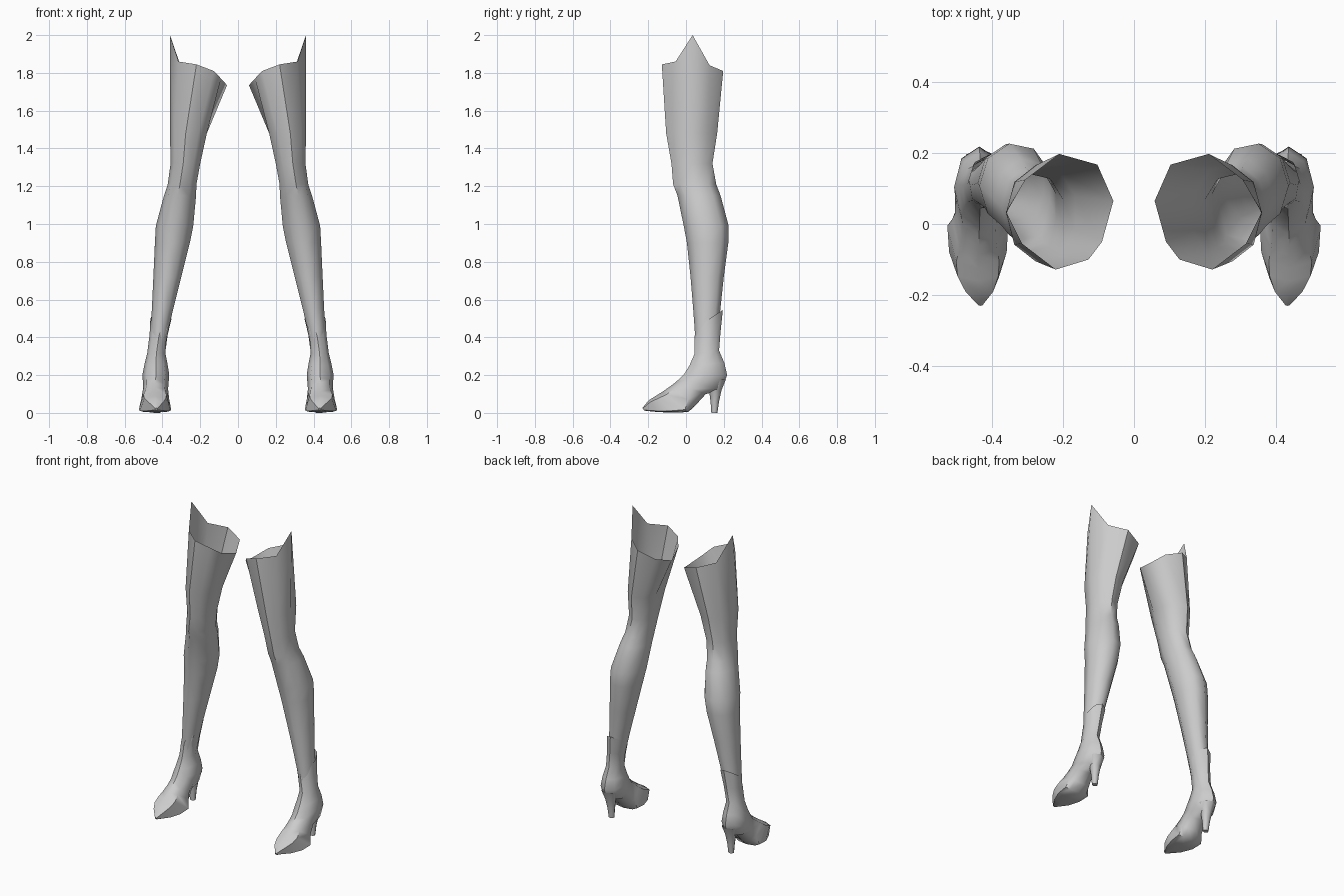
import bpy, bmesh, math

grey = bpy.data.materials.new("plain grey")
grey.diffuse_color = (0.6, 0.6, 0.6, 1)


def ring(n, x0, x1, front, back, flat=0.0):
    """Oval section fitted to its extents; flat pushes its rear half towards the back edge."""
    cs = [(math.cos(2 * math.pi * i / n), math.sin(2 * math.pi * i / n)) for i in range(n)]
    lo, hi = min(c for c, s in cs), max(c for c, s in cs)
    top = max(s for c, s in cs)
    pts = []
    for c, s in cs:
        x = x0 + (x1 - x0) * (c - lo) / (hi - lo)
        t = 0.5 + 0.5 * s / top                      # 0 = front, 1 = back
        if t > 0.45:
            t += (1 - t) * flat
        pts.append((x, front[0] + (back[0] - front[0]) * t,
                    front[1] + (back[1] - front[1]) * t))
    return pts


def loft(name, rings, cap_end=False):
    """Skin the rings and mirror the part to the other side."""
    bm = bmesh.new()
    loops = [[bm.verts.new(p) for p in r] for r in rings]
    n = len(loops[0])
    for a, b in zip(loops, loops[1:]):
        for i in range(n):
            j = (i + 1) % n
            bm.faces.new((a[j], a[i], b[i], b[j]))
    if cap_end:
        bm.faces.new(loops[-1][::-1])
    me = bpy.data.meshes.new(name)
    bm.to_mesh(me)
    bm.free()
    me.materials.append(grey)
    ob = bpy.data.objects.new(name, me)
    bpy.context.collection.objects.link(ob)
    bpy.context.view_layer.objects.active = ob
    ob.select_set(True)
    bpy.ops.object.shade_smooth_by_angle(angle=math.radians(50))
    ob.select_set(False)
    ob.modifiers.new("mirror", 'MIRROR').use_mirror_merge = False
    return ob


# Leg: uneven open rim at the hip, then level sections down to the ankle
rim = [(0.36, 0.035, 2.0), (0.305, 0.125, 1.84), (0.21, 0.197, 1.81),
       (0.103, 0.167, 1.77), (0.058, 0.065, 1.735), (0.09, -0.05, 1.77),
       (0.128, -0.10, 1.81), (0.22, -0.128, 1.845), (0.315, -0.055, 1.86)]
sections = [  # z, inner x, outer x, front y, back y
    (1.48, 0.165, 0.36, -0.105, 0.165),
    (1.32, 0.20, 0.357, -0.077, 0.14),
    (1.21, 0.22, 0.372, -0.068, 0.16),
    (1.15, 0.222, 0.392, -0.045, 0.183),
    (0.99, 0.237, 0.435, -0.012, 0.226),
    (0.90, 0.255, 0.440, 0.005, 0.224),
    (0.72, 0.30, 0.448, 0.024, 0.20),
    (0.55, 0.343, 0.456, 0.038, 0.182),
    (0.44, 0.368, 0.462, 0.046, 0.172),
    (0.33, 0.390, 0.470, 0.052, 0.165)]
loft("leg", [rim] + [ring(9, a, b, (f, z), (k, z)) for z, a, b, f, k in sections])

# Shoe: slanted cuff, ankle, then sections turning forward to the pointed toe
shoe = [  # inner x, outer x, front/top (y, z), back/bottom (y, z), sole flatness
    (0.352, 0.464, (0.052, 0.45), (0.195, 0.545), 0),
    (0.372, 0.468, (0.045, 0.40), (0.183, 0.43), 0),
    (0.385, 0.480, (0.044, 0.31), (0.175, 0.33), 0),
    (0.373, 0.495, (0.018, 0.25), (0.203, 0.265), 0),
    (0.364, 0.506, (-0.01, 0.205), (0.218, 0.20), 0),
    (0.368, 0.503, (-0.03, 0.185), (0.185, 0.12), 0),
    (0.370, 0.503, (-0.06, 0.158), (0.105, 0.10), 0.1),
    (0.364, 0.512, (-0.09, 0.136), (0.055, 0.045), 0.4),
    (0.354, 0.525, (-0.125, 0.112), (0.012, 0.004), 0.75),
    (0.358, 0.520, (-0.16, 0.09), (-0.07, 0.002), 0.8),
    (0.380, 0.490, (-0.198, 0.066), (-0.145, 0.004), 0.8),
    (0.424, 0.440, (-0.23, 0.026), (-0.222, 0.012), 0.5)]
loft("shoe", [ring(8, *s) for s in shoe], True)

# Heel: tapered post under the back of the shoe
post = [(0.18, 0.378, 0.488, 0.10, 0.212), (0.12, 0.398, 0.466, 0.122, 0.188),
        (0.06, 0.408, 0.454, 0.130, 0.175), (0.0, 0.412, 0.448, 0.134, 0.166)]
loft("heel", [ring(8, a, b, (f, z), (k, z)) for z, a, b, f, k in post], True)
